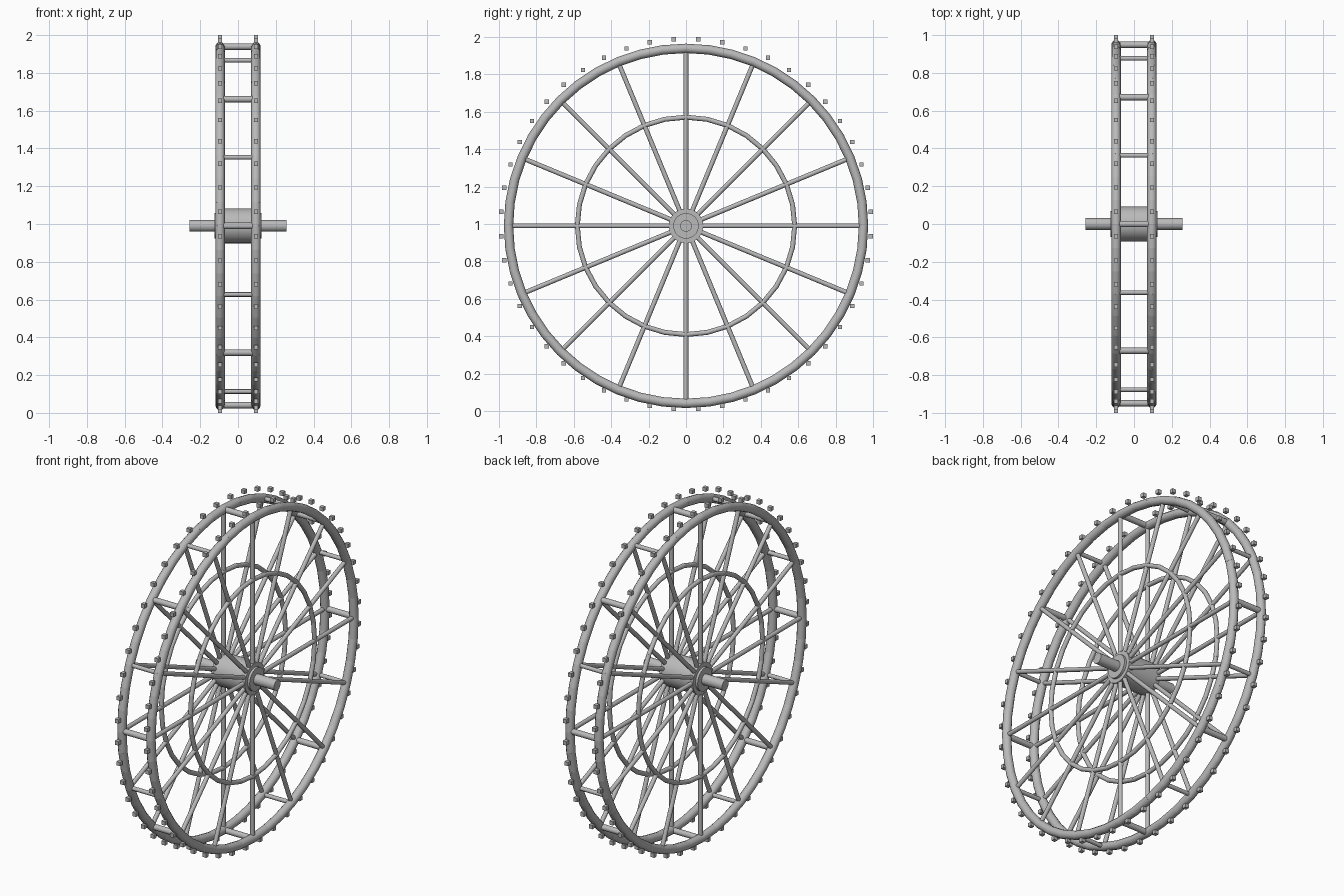
import bpy
from math import cos, sin, pi
from mathutils import Vector

cube = bpy.data.objects.get("Cube")
if cube:
    bpy.data.objects.remove(cube, do_unlink=True)

HUB = Vector((0, 0, 0.99))
BLOCK_CENTRE = Vector((0, 0, 1))
SIDE = 0.095      # offset of each rim from the middle
RIM = 0.949       # rim centreline radius

grey = bpy.data.materials.new("steel_grey")
grey.use_nodes = True
colour = (0.49, 0.49, 0.49, 1)
grey.diffuse_color = colour
grey.node_tree.nodes["Principled BSDF"].inputs["Base Color"].default_value = colour


def finish(name):
    obj = bpy.context.object
    obj.name = name
    obj.data.materials.append(grey)
    return obj


def wheel_point(x, radius, angle, centre=HUB):
    return centre + Vector((x, radius * cos(angle), radius * sin(angle)))


def rod(name, start, end, radius, sides=12):
    axis = end - start
    bpy.ops.mesh.primitive_cylinder_add(
        vertices=sides, radius=radius, depth=axis.length, location=(start + end) / 2,
        rotation=axis.to_track_quat('Z', 'Y').to_euler())
    bpy.ops.object.shade_smooth_by_angle(angle=pi / 4)
    return finish(name)


def ring(name, x, radius, thickness, segments):
    # Straight tube lengths, slightly overlapping at the joints
    step = 2 * pi / segments
    for i in range(segments):
        a = wheel_point(x, radius, i * step)
        b = wheel_point(x, radius, (i + 1) * step)
        overlap = (b - a).normalized() * thickness * 0.08
        rod(name, a - overlap, b + overlap, thickness)


def along_x(name, half_length, radius):
    reach = Vector((half_length, 0, 0))
    rod(name, HUB - reach, HUB + reach, radius, 32)


# Hub, stepped flanges and axle
along_x("hub", 0.11, 0.092)
along_x("hub_flange", 0.124, 0.068)
along_x("axle", 0.257, 0.031)

# Two matching wheel sides
for side, x in (("left", SIDE), ("right", -SIDE)):
    ring(side + "_rim", x, RIM, 0.025, 48)
    ring(side + "_inner_ring", x, 0.581, 0.013, 32)
    for i in range(16):
        a = i * pi / 8
        rod(side + "_spoke", wheel_point(x, 0.06, a), wheel_point(x, RIM, a), 0.0125)
    # Small blocks around the outside of the rim
    for i in range(48):
        a = (i + 0.5) * pi / 24
        bpy.ops.mesh.primitive_cube_add(
            size=0.023, location=wheel_point(x, 0.9905, a, BLOCK_CENTRE))
        finish(side + "_rim_block")

# Crossbars between the rims, alternately thick and thin
for i in range(16):
    a = i * pi / 8
    rod("crossbar", wheel_point(-SIDE, RIM, a), wheel_point(SIDE, RIM, a),
        0.012 if i % 2 else 0.017)
